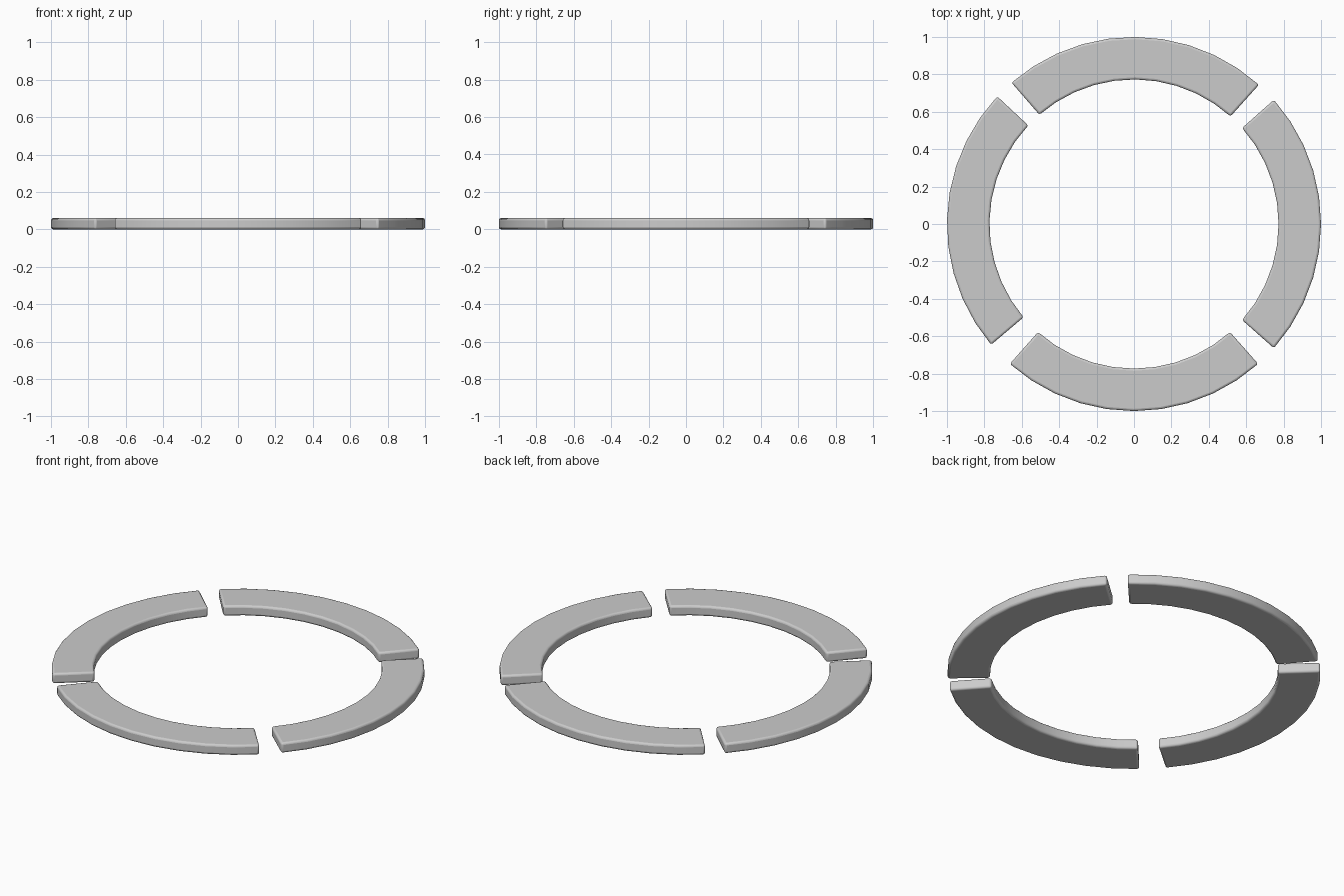
import bpy, bmesh
from math import radians, cos, sin

if "Cube" in bpy.data.objects:
    bpy.data.objects.remove(bpy.data.objects["Cube"])

OUTER, INNER, HEIGHT = 1.0, 0.773, 0.06
STEPS = 10


def ring_segment(name, middle, half_span):
    """Flat arc-shaped block with softened edges, centred on an angle."""
    bm = bmesh.new()
    angles = [radians(middle - half_span + 2 * half_span * i / STEPS)
              for i in range(STEPS + 1)]
    rows = []
    for a in angles:
        rows.append([bm.verts.new((r * cos(a), r * sin(a), z))
                     for r, z in ((INNER, 0), (OUTER, 0), (OUTER, HEIGHT), (INNER, HEIGHT))])
    for p, q in zip(rows, rows[1:]):
        for k in range(4):
            n = (k + 1) % 4
            bm.faces.new((p[k], p[n], q[n], q[k]))
    bm.faces.new(rows[0])
    bm.faces.new(rows[-1][::-1])
    bmesh.ops.recalc_face_normals(bm, faces=bm.faces[:])
    mesh = bpy.data.meshes.new(name)
    bm.to_mesh(mesh)
    bm.free()
    obj = bpy.data.objects.new(name, mesh)
    bpy.context.collection.objects.link(obj)

    # Rounded rim and corners
    bevel = obj.modifiers.new("soft_edges", 'BEVEL')
    bevel.width = 0.012
    bevel.segments = 3
    bevel.limit_method = 'ANGLE'
    bevel.angle_limit = radians(40)

    bpy.ops.object.select_all(action='DESELECT')
    obj.select_set(True)
    bpy.context.view_layer.objects.active = obj
    bpy.ops.object.shade_smooth_by_angle(angle=radians(40))
    return obj


# Four arcs of the broken ring, the back and left ones slightly turned
ring_segment("right_arc", 0.0, 41.6)
ring_segment("back_arc", 89.5, 41.4)
ring_segment("left_arc", 178.6, 41.6)
ring_segment("front_arc", 270.0, 41.6)
